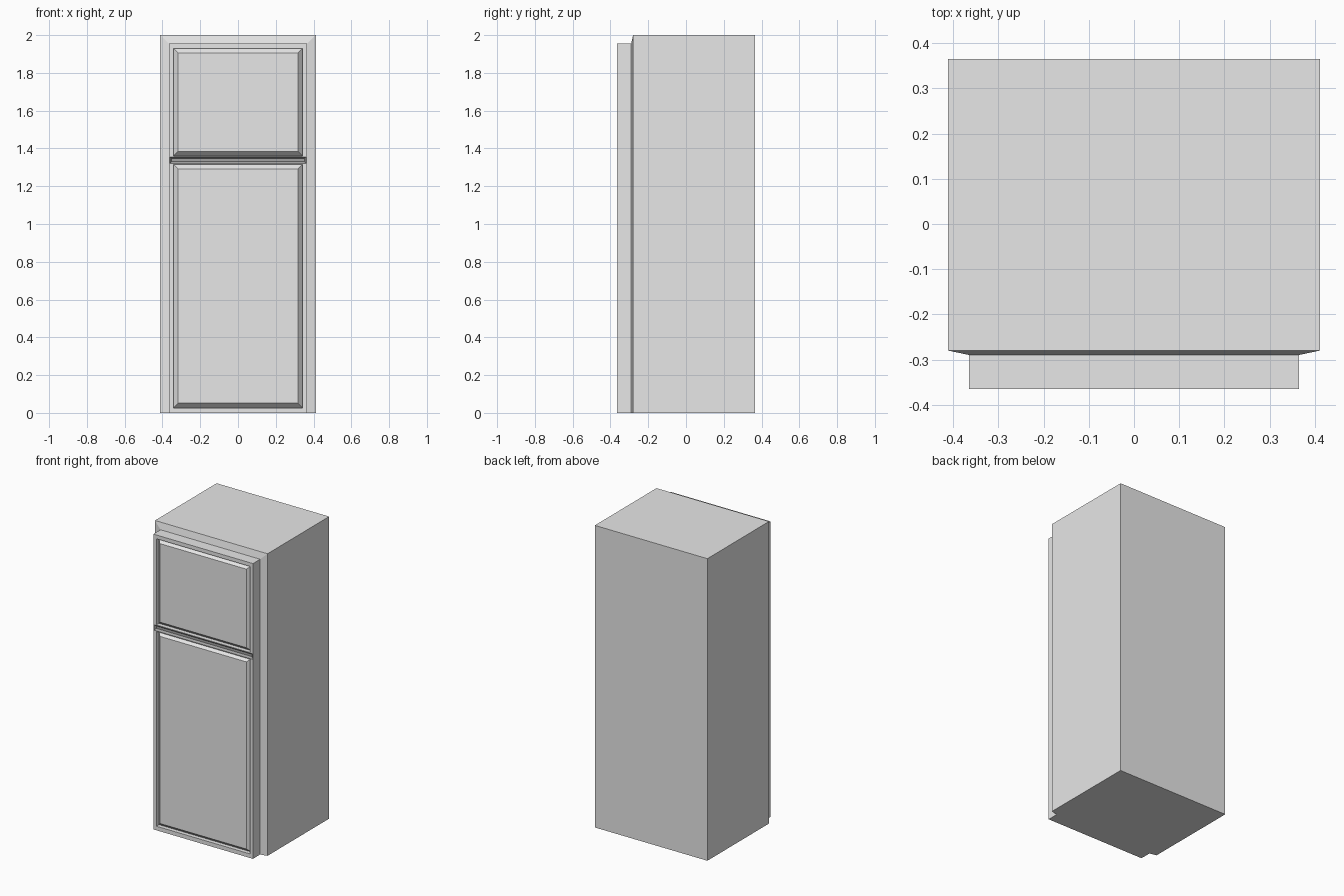
import bpy, bmesh

if "Cube" in bpy.data.objects:
    bpy.data.objects.remove(bpy.data.objects["Cube"])


def material(name, v):
    m = bpy.data.materials.new(name)
    m.diffuse_color = (v, v, v, 1)
    m.use_nodes = True
    m.node_tree.nodes["Principled BSDF"].inputs["Base Color"].default_value = m.diffuse_color
    return m


light = material("light_grey", 0.8)
dark = material("dark_grey", 0.36)


def finish(bm, name, mats):
    me = bpy.data.meshes.new(name)
    bm.to_mesh(me)
    bm.free()
    for m in mats:
        me.materials.append(m)
    ob = bpy.data.objects.new(name, me)
    bpy.context.collection.objects.link(ob)
    return ob


# Cabinet: rectangular rings from back to front, the last one tapering in
bm = bmesh.new()
rings = []
for hw, top, y in ((0.412, 2, 0.365), (0.412, 2, -0.28), (0.365, 1.955, -0.29)):
    rings.append([bm.verts.new((x, y, z))
                  for x, z in ((-hw, 0), (hw, 0), (hw, top), (-hw, top))])
for a, b in zip(rings, rings[1:]):
    for i in range(4):
        j = (i + 1) % 4
        bm.faces.new((a[i], a[j], b[j], b[i]))
bm.faces.new(rings[0])
bm.faces.new(rings[-1])
bmesh.ops.recalc_face_normals(bm, faces=bm.faces[:])
finish(bm, "cabinet", [light])

# Door slab: front face laid out as a grid of borders and panel cells
xs = (-0.365, -0.342, 0.342, 0.365)
zs = (0, 0.027, 1.316, 1.36, 1.93, 1.955)
bm = bmesh.new()
grid = [[bm.verts.new((x, -0.365, z)) for x in xs] for z in zs]
cell = {}
for r in range(len(zs) - 1):
    for c in range(len(xs) - 1):
        cell[r, c] = bm.faces.new((grid[r][c], grid[r][c + 1],
                                   grid[r + 1][c + 1], grid[r + 1][c]))

# Sides and back of the door
rim = [e for e in bm.edges if e.is_boundary]
new = bmesh.ops.extrude_edge_only(bm, edges=rim)["geom"]
for v in new:
    if isinstance(v, bmesh.types.BMVert):
        v.co.y = -0.29
bmesh.ops.holes_fill(bm, edges=[e for e in bm.edges if e.is_boundary], sides=0)
bmesh.ops.recalc_face_normals(bm, faces=bm.faces[:])

# Two panels: straight drop into a groove, then a bevel rising back out
panels = [cell[1, 1], cell[3, 1]]
panels = bmesh.ops.extrude_discrete_faces(bm, faces=panels)["faces"]
for f in panels:
    for v in f.verts:
        v.co.y += 0.027
bmesh.ops.inset_individual(bm, faces=panels, thickness=0.025, depth=0.027,
                           use_even_offset=True)

# Dark handle groove between the panels, across the full width
bar = bmesh.ops.dissolve_faces(bm, faces=[cell[2, c] for c in range(3)])["region"]
bmesh.ops.inset_individual(bm, faces=bar, thickness=0.004, depth=0,
                           use_even_offset=True)
walls = bmesh.ops.inset_individual(bm, faces=bar, thickness=0.01, depth=-0.012,
                                   use_even_offset=True)["faces"]
for f in list(bar) + list(walls):
    f.material_index = 1
finish(bm, "door", [light, dark])
